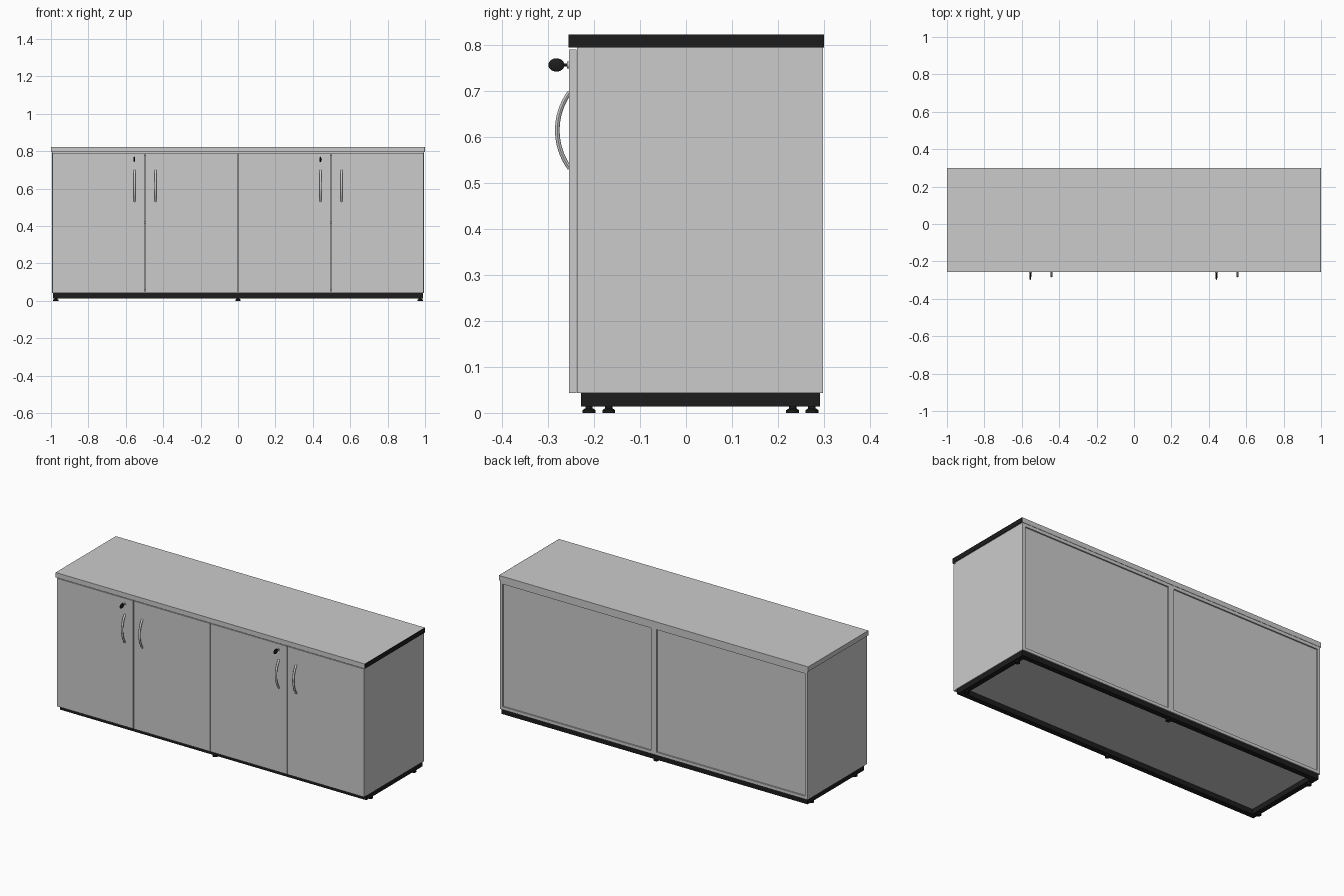
import bpy, bmesh, math
from mathutils import Matrix

if "Cube" in bpy.data.objects:
    bpy.data.objects.remove(bpy.data.objects["Cube"])

black = bpy.data.materials.new("black")
black.diffuse_color = (0.012, 0.012, 0.012, 1)
black.use_nodes = True
black.node_tree.nodes["Principled BSDF"].inputs["Base Color"].default_value = black.diffuse_color


def finish(name, bm, mat=None, smooth=False):
    bmesh.ops.recalc_face_normals(bm, faces=bm.faces)
    me = bpy.data.meshes.new(name)
    bm.to_mesh(me)
    bm.free()
    ob = bpy.data.objects.new(name, me)
    bpy.context.collection.objects.link(ob)
    if mat:
        me.materials.append(mat)
    if smooth:
        bpy.ops.object.select_all(action='DESELECT')
        bpy.context.view_layer.objects.active = ob
        ob.select_set(True)
        bpy.ops.object.shade_smooth_by_angle(angle=math.radians(35))
    return ob


def box(name, x, y, z, mat=None):
    bm = bmesh.new()
    size = [b - a for a, b in (x, y, z)]
    mid = [(a + b) / 2 for a, b in (x, y, z)]
    bmesh.ops.create_cube(bm, size=1, matrix=Matrix.Translation(mid) @ Matrix.Diagonal((*size, 1)))
    return finish(name, bm, mat)


def lathe(name, profile, loc, mat=None, rot=Matrix.Identity(4), steps=24):
    """Spin (radius, height) points around local z, then rotate and place."""
    bm = bmesh.new()
    verts = [bm.verts.new((r, 0, h)) for r, h in profile]
    edges = [bm.edges.new(p) for p in zip(verts, verts[1:])]
    bmesh.ops.spin(bm, geom=verts + edges, cent=(0, 0, 0), axis=(0, 0, 1),
                   angle=2 * math.pi, steps=steps, use_duplicate=False)
    bmesh.ops.remove_doubles(bm, verts=bm.verts, dist=1e-5)
    bm.transform(Matrix.Translation(loc) @ rot)
    return finish(name, bm, mat, True)


T = 0.018                                   # board thickness
FRONT, DOOR_BACK, BACK = -0.255, -0.237, 0.298
Z0, Z1 = 0.043, 0.795

# worktop with a black band on its right end
box("worktop", (-1, 0.998), (FRONT - 0.001, 0.3), (Z1, 0.823))
box("worktop_end_band", (0.998, 1), (FRONT - 0.001, 0.3), (Z1, 0.823), black)

# two cabinets side by side, each an open box with inset back and shelf
for side, x0, x1 in (("left", -0.995, 0.0), ("right", 0.0, 0.995)):
    # the outer end boards also cover the door edge in side view
    for tag, a in (("a", x0), ("b", x1 - T)):
        box(f"{side}_side_panel_{tag}", (a, a + T), (DOOR_BACK, BACK), (Z0, Z1))
    inner = (x0 + T, x1 - T)
    box(f"{side}_bottom_panel", inner, (DOOR_BACK, BACK), (Z0, Z0 + T))
    box(f"{side}_top_panel", inner, (DOOR_BACK, BACK), (Z1 - T, Z1))
    box(f"{side}_shelf", inner, (DOOR_BACK + 0.02, BACK - 0.015), (0.41, 0.41 + T))
    box(f"{side}_back_panel", inner, (BACK - 0.014, BACK - 0.008), (Z0 + T, Z1 - T))
    # pair of doors
    mid = (x0 + x1) / 2
    g = 0.002
    box(f"{side}_door_a", (x0 + g, mid - g), (FRONT, DOOR_BACK - 0.001), (Z0, 0.791))
    box(f"{side}_door_b", (mid + g, x1 - g), (FRONT, DOOR_BACK - 0.001), (Z0, 0.791))

    # bowed handles: a flat-ended arc with a rounded section
    half, sag, cz = 0.08, 0.025, 0.615
    rad = (half ** 2 + sag ** 2) / (2 * sag)
    sweep = math.asin(half / rad) * 1.04
    for tag, off in (("a", -0.056), ("b", 0.056)):
        bm = bmesh.new()
        rings = []
        for i in range(17):
            t = sweep * (i / 8 - 1)
            ring = []
            for k in range(12):
                p = 2 * math.pi * k / 12
                r = rad + 0.005 * math.sin(p)
                ring.append(bm.verts.new((mid + off + 0.006 * math.cos(p),
                                          FRONT - sag + rad - r * math.cos(t),
                                          cz + r * math.sin(t))))
            rings.append(ring)
        for r0, r1 in zip(rings, rings[1:]):
            for k in range(12):
                n = (k + 1) % 12
                bm.faces.new((r0[k], r0[n], r1[n], r1[k]))
        bm.faces.new(rings[0])
        bm.faces.new(rings[-1])
        finish(f"{side}_handle_{tag}", bm, None, True)

    # lock cylinder, key shaft and flat oval key head
    kx, kz = mid - 0.057, 0.757
    fwd = Matrix.Rotation(math.pi / 2, 4, 'X')
    lathe(f"{side}_lock", [(0, -0.002), (0.008, -0.002), (0.008, 0.004), (0, 0.004)],
          (kx, FRONT, kz), None, fwd)
    lathe(f"{side}_key_shaft", [(0, 0), (0.003, 0), (0.003, 0.018), (0, 0.018)],
          (kx, FRONT, kz), black, fwd, 12)
    bm = bmesh.new()
    bmesh.ops.create_uvsphere(bm, u_segments=24, v_segments=12, radius=1,
                              matrix=Matrix.Translation((kx, -0.282, kz))
                              @ Matrix.Diagonal((0.005, 0.0175, 0.0145, 1)))
    finish(f"{side}_key_head", bm, black, True)

# black plinth frame
W, PF, PB, B, PZ = 0.99, -0.229, 0.292, 0.03, (0.014, Z0)
box("plinth_front", (-W, W), (PF, PF + B), PZ, black)
box("plinth_back", (-W, W), (PB - B, PB), PZ, black)
box("plinth_left", (-W, -W + B), (PF + B, PB - B), PZ, black)
box("plinth_right", (W - B, W), (PF + B, PB - B), PZ, black)

# levelling feet: corners sit further in than the middle pair
foot = [(0, 0), (0.014, 0), (0.014, 0.006), (0.008, 0.010), (0.008, 0.015), (0, 0.015)]
for x, ys in ((-0.974, (-0.168, 0.232)), (0, (-0.211, 0.274)), (0.974, (-0.168, 0.232))):
    for y in ys:
        lathe("levelling_foot", foot, (x, y, 0), black)
